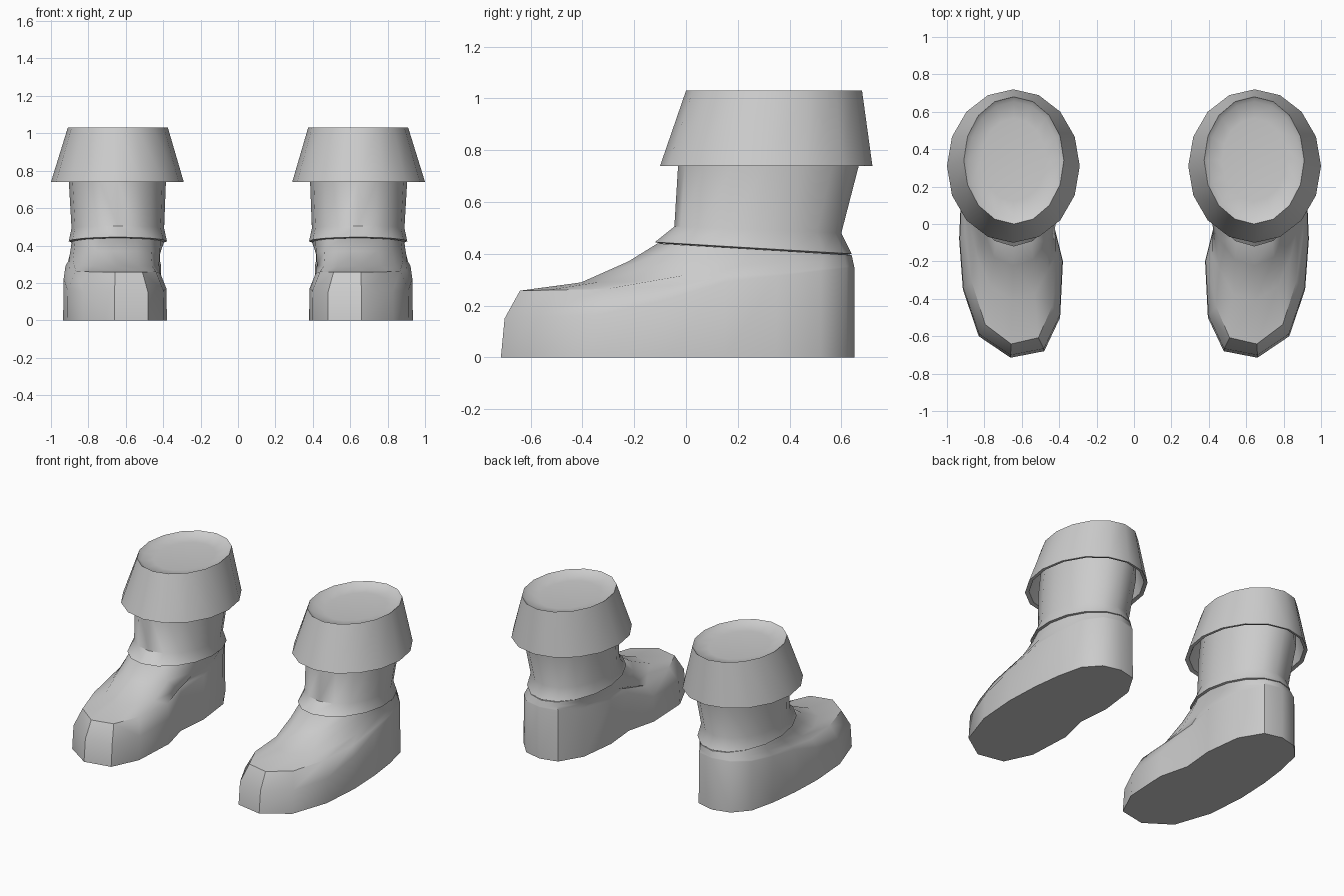
import bpy, bmesh, math

if "Cube" in bpy.data.objects:
    bpy.data.objects.remove(bpy.data.objects["Cube"], do_unlink=True)

grey = bpy.data.materials.new("plain grey")
grey.use_nodes = True
grey.diffuse_color = (0.6, 0.6, 0.6, 1)
grey.node_tree.nodes["Principled BSDF"].inputs["Base Color"].default_value = (0.6, 0.6, 0.6, 1)

SIDES = 16


def oval(x0, x1, y0, y1, z_front, z_back=None):
    """Egg-shaped ring, starting at the front; z runs from front to back."""
    z_back = z_front if z_back is None else z_back
    ring = []
    for i in range(SIDES):
        a = math.tau * i / SIDES
        k = (1 - math.cos(a)) / 2
        ring.append(((x0 + x1) / 2 + (x1 - x0) / 2 * math.sin(a),
                     y0 + (y1 - y0) * k, z_front + (z_back - z_front) * k))
    return ring


def loft(name, rings, cap_start=False, cap_end=False, angle=40):
    """Skin the rings of the left part and mirror it for the right one."""
    bm = bmesh.new()
    loops = [[bm.verts.new(p) for p in r] for r in rings]
    for a, b in zip(loops, loops[1:]):
        for i in range(SIDES):
            j = (i + 1) % SIDES
            bm.faces.new((a[i], a[j], b[j], b[i]))
    if cap_start:
        bm.faces.new(loops[0][::-1])
    if cap_end:
        bm.faces.new(loops[-1])
    mesh = bpy.data.meshes.new(name)
    bm.to_mesh(mesh)
    bm.free()
    mesh.materials.append(grey)
    obj = bpy.data.objects.new(name, mesh)
    bpy.context.collection.objects.link(obj)
    bpy.ops.object.select_all(action="DESELECT")
    obj.select_set(True)
    bpy.context.view_layer.objects.active = obj
    bpy.ops.object.shade_smooth_by_angle(angle=math.radians(angle))
    obj.modifiers.new("pair", "MIRROR").use_mirror_merge = False
    return obj


def crease_height(y):
    """Height of the edge where the side wall meets the upper."""
    steps = [(-0.72, 0.15), (-0.2, 0.17), (0.05, 0.28), (0.66, 0.35)]
    for (ya, za), (yb, zb) in zip(steps, steps[1:]):
        if y <= yb:
            return za + (zb - za) * (y - ya) / (yb - ya)
    return steps[-1][1]


# Foot: sole outline, side wall, then an upper that closes in on the ankle
outline = [(0.66, -0.715), (0.83, -0.6), (0.915, -0.35), (0.935, -0.08),
           (0.925, 0.15), (0.9, 0.35), (0.86, 0.52), (0.77, 0.62),
           (0.65, 0.65), (0.53, 0.62), (0.44, 0.47), (0.41, 0.22),
           (0.43, 0.0), (0.38, -0.2), (0.395, -0.5), (0.48, -0.68)]
sole = [(x, y, 0) for x, y in outline]
crease = [(0.65 + (x - 0.65) * 0.99, y * (0.98 if y < 0 else 1), crease_height(y))
          for x, y in outline]
ankle = oval(0.395, 0.89, -0.11, 0.64, 0.44, 0.395)
foot = [sole, crease]
for t, rise, squeeze in [(0.1, 0.37, 0.14), (0.5, 0.48, 0.12), (0.81, 0.76, 0.05)]:
    ring = []
    for c, a in zip(crease, ankle):
        x, y = (p + (q - p) * t for p, q in zip(c[:2], a[:2]))
        front = min(1, max(0, 0.3 - c[1]) * 1.6)
        x += (0.65 - x) * squeeze * front
        lift = t + (rise - t) * front
        ring.append((x, y, c[2] + (a[2] - c[2]) * lift))
    foot.append(ring)
foot.append(ankle)
loft("foot", foot, cap_start=True, cap_end=True)

# Shaft: flared hem over the ankle, narrow waist, wider under the cuff
loft("shaft", [
    oval(0.40, 0.88, -0.10, 0.62, 0.44, 0.395),
    oval(0.38, 0.905, -0.12, 0.64, 0.445, 0.40),
    oval(0.395, 0.89, -0.045, 0.60, 0.505, 0.48),
    oval(0.385, 0.905, -0.03, 0.67, 0.75),
    oval(0.39, 0.90, 0.0, 0.67, 0.95),
])

# Cuff: hollow flared band with a shallow filled top
loft("cuff", [
    oval(0.37, 0.92, -0.02, 0.675, 0.9),
    oval(0.315, 0.975, -0.075, 0.70, 0.745),
    oval(0.29, 1.0, -0.10, 0.72, 0.74),
    oval(0.375, 0.91, 0.0, 0.68, 1.03),
    oval(0.40, 0.885, 0.03, 0.655, 1.01),
    oval(0.47, 0.815, 0.12, 0.565, 1.0),
], cap_end=True)
